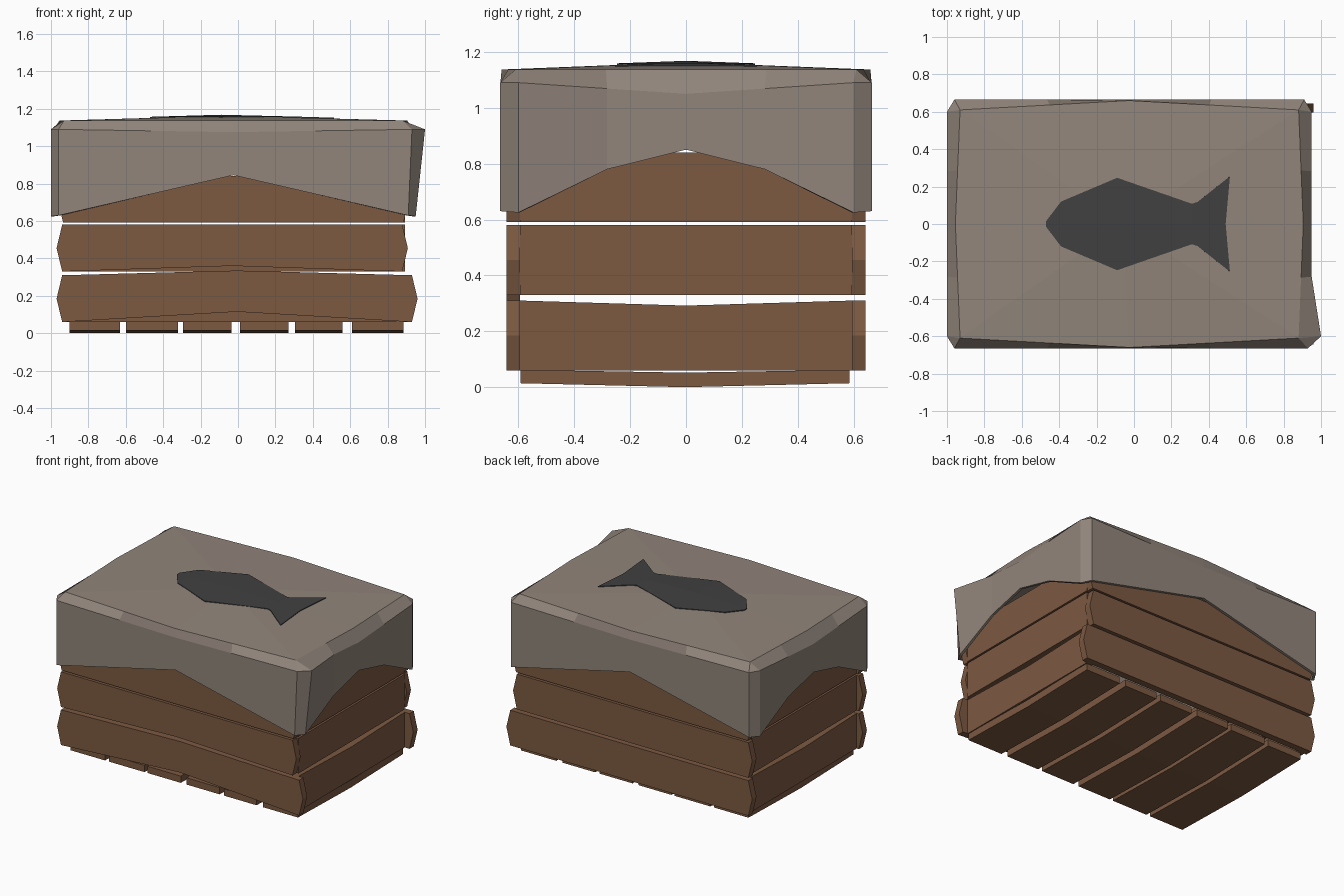
import bpy, bmesh

default = bpy.data.objects.get("Cube")
if default:
    bpy.data.objects.remove(default, do_unlink=True)


def material(name, rgb):
    m = bpy.data.materials.new(name)
    m.use_nodes = True
    m.diffuse_color = (*rgb, 1)
    m.node_tree.nodes["Principled BSDF"].inputs["Base Color"].default_value = (*rgb, 1)
    return m


wood = material("brown wood", (0.20, 0.10, 0.053))
canvas = material("grey canvas", (0.285, 0.235, 0.198))
ink = material("dark fish paint", (0.052, 0.052, 0.052))


def finish(name, bm, mat):
    bmesh.ops.recalc_face_normals(bm, faces=bm.faces)
    mesh = bpy.data.meshes.new(name)
    bm.to_mesh(mesh)
    bm.free()
    mesh.materials.append(mat)
    ob = bpy.data.objects.new(name, mesh)
    bpy.context.collection.objects.link(ob)
    return ob


def board(name, axis, start, depth, lo, hi, z0, z1, bulge=0, bend0=0, bend1=0):
    """Board lying along one axis, with pointed ends and a bent middle."""
    mid, zm = (lo + hi) / 2, (z0 + z1) / 2
    profile = [(lo + bulge, z0), (mid, z0 + bend0), (hi - bulge, z0), (hi, zm),
               (hi - bulge, z1), (mid, z1 + bend1), (lo + bulge, z1), (lo, zm)]
    bm = bmesh.new()
    rings = []
    for d in (start, start + depth):
        rings.append([bm.verts.new((u, d, z) if axis == "x" else (d, u, z))
                      for u, z in profile])
        bm.faces.new(rings[-1])
    for i in range(8):
        j = (i + 1) % 8
        bm.faces.new((rings[0][i], rings[0][j], rings[1][j], rings[1][i]))
    return finish(name, bm, wood)


# Crate walls: three rows of boards (bottom, top, left end, right end)
rows = [("lower", 0.06, 0.31, -0.97, 0.96, 0.055, 0.025),
        ("middle", 0.33, 0.58, -0.97, 0.908, 0.03, 0),
        ("upper", 0.592, 0.84, -0.965, 0.915, 0, 0)]
for row, z0, z1, left, right, bend0, bend1 in rows:
    board("front_board_" + row, "x", -0.643, 0.048, left, right, z0, z1, 0.03, bend0, bend1)
    board("back_board_" + row, "x", 0.595, 0.048, left, right, z0, z1, 0.03)
    dip = -0.018 if row == "lower" else 0
    board("left_board_" + row, "y", 0.845, 0.047, -0.595, 0.595, z0, z1, 0, 0, dip)
    board("right_board_" + row, "y", -0.922, 0.047, -0.595, 0.595, z0, z1, 0, 0, dip)

# Floor slats
slats = [(-0.9, 0.27), (-0.6, 0.28), (-0.295, 0.26), (0.01, 0.26), (0.305, 0.255), (0.61, 0.275)]
for i, (x, width) in enumerate(slats):
    board(f"floor_slat_{i + 1}", "y", x, width, -0.592, 0.585, 0.014, 0.062, 0, -0.014, -0.01)

# Draped canvas cover: rim, shoulder and hem rings, five points on each side
CX, PEAK = -0.025, 1.163
STEPS = (-1, -0.47, 0, 0.47, 1)


def ring(kind):
    points = []
    for side in range(4):
        along_x = side % 2 == 0
        sign = -1 if side in (0, 3) else 1
        for t in STEPS:
            a = abs(t)
            near = 1 - a
            if kind == "rim":
                span, out, z = (0.905, 0.61) if along_x else (0.61, 0.905), 0, 1.137
                out = span[1] + near * (0.05 if along_x else 0.025)
                span = span[0]
            else:
                span, out = (0.935, 0.665) if along_x else (0.6, 0.975)
                if kind == "shoulder":
                    z = 1.09 - near * (0.015 if along_x else 0.04)
                elif along_x:
                    z = 0.845 - 0.215 * a
                else:
                    z = 0.85 if t == 0 else (0.78 if a < 1 else 0.625)
            # Walk anticlockwise: front, left, back, right
            along = t * span * (1 if side < 2 else -1)
            x, y = (along, sign * out) if along_x else (sign * out, along)
            # One front corner is pulled outwards
            if kind == "shoulder" and x > 0.9 and y < -0.5:
                x += 0.05 if side == 1 else 0.02
            points.append((x + CX, y, z))
    return points


bm = bmesh.new()
loops = [[bm.verts.new(p) for p in ring(k)] for k in ("rim", "shoulder", "hem")]
peak = bm.verts.new((-0.06, 0, PEAK))
for i in range(20):
    j = (i + 1) % 20
    for upper, lower in zip(loops, loops[1:]):
        bm.faces.new((upper[i], upper[j], lower[j], lower[i]))
    if i % 5 != 4:
        bm.faces.new((peak, loops[0][i], loops[0][j]))
bmesh.ops.remove_doubles(bm, verts=bm.verts, dist=0.001)
cover = finish("canvas_cover", bm, canvas)
shell = cover.modifiers.new("thickness", "SOLIDIFY")
shell.thickness = 0.018
shell.offset = -1

# Painted fish following the slope of the cover: (spine x, edge x, half width)
stations = [(-0.47, -0.47, 0.015), (-0.39, -0.39, 0.12), (-0.09, -0.09, 0.247),
            (0.31, 0.31, 0.108), (0.34, 0.34, 0.118), (0.49, 0.513, 0.255)]


def cover_height(x, y):
    reach = max(abs(x + 0.06) / 0.9, abs(y) / 0.65)
    return PEAK - (PEAK - 1.137) * reach + 0.006


bm = bmesh.new()
strips = [[bm.verts.new((x, y, cover_height(x, y)))
           for x, y in ((edge, -w), (spine, 0), (edge, w))] for spine, edge, w in stations]
for a, b in zip(strips, strips[1:]):
    for k in range(2):
        bm.faces.new((a[k], b[k], b[k + 1], a[k + 1]))
fish = finish("painted_fish", bm, ink)
if fish.data.polygons[0].normal.z < 0:
    fish.data.flip_normals()
plate = fish.modifiers.new("thickness", "SOLIDIFY")
plate.thickness = 0.006
plate.offset = -1
